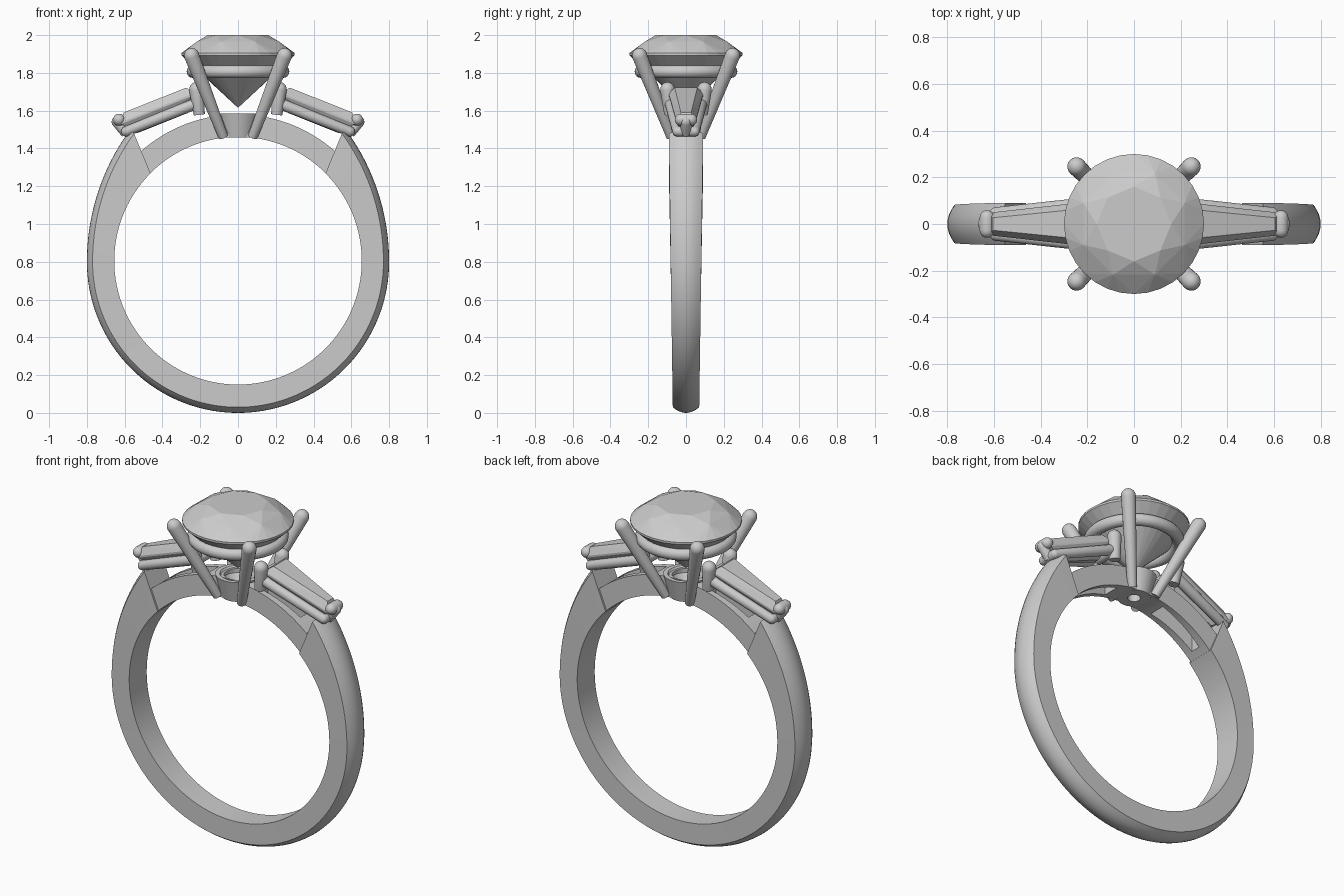
import bpy, bmesh
from math import sin, cos, pi, radians
from mathutils import Vector

if "Cube" in bpy.data.objects:
    bpy.data.objects.remove(bpy.data.objects["Cube"])


def finish(name, bm, smooth=True, mirror=None):
    """Turn a bmesh into a named object, optionally mirrored about the origin."""
    bmesh.ops.recalc_face_normals(bm, faces=bm.faces)
    me = bpy.data.meshes.new(name)
    bm.to_mesh(me)
    bm.free()
    ob = bpy.data.objects.new(name, me)
    bpy.context.collection.objects.link(ob)
    if smooth:
        bpy.ops.object.select_all(action='DESELECT')
        ob.select_set(True)
        bpy.context.view_layer.objects.active = ob
        bpy.ops.object.shade_smooth_by_angle(angle=radians(35))
    if mirror:
        m = ob.modifiers.new("mirror", 'MIRROR')
        m.use_axis = mirror
        m.use_mirror_merge = False
    return ob


def loft(rings, closed=False):
    """Skin a list of equal-length closed point rings."""
    bm = bmesh.new()
    vs = [[bm.verts.new(p) for p in r] for r in rings]
    n, m = len(rings), len(rings[0])
    for i in range(n if closed else n - 1):
        a, b = vs[i], vs[(i + 1) % n]
        for j in range(m):
            k = (j + 1) % m
            bm.faces.new((a[j], a[k], b[k], b[j]))
    if not closed:
        bm.faces.new(vs[0])
        bm.faces.new(vs[-1])
    return bm


def rod(name, a, b, ra, rb, mirror, round_start=False):
    """Tapered round rod from a to b with a domed tip."""
    a, b = Vector(a), Vector(b)
    d = (b - a).normalized()
    u = d.orthogonal().normalized()
    v = d.cross(u)
    steps = [radians(q) for q in (0, 20, 40, 60, 75, 86)]
    st = [(b + d * rb * sin(q), rb * cos(q)) for q in steps]
    st = ([(a - d * ra * sin(q), ra * cos(q)) for q in reversed(steps)]
          if round_start else [(a, ra)]) + st
    rings = [[p + r * (u * cos(2 * pi * k / 20) + v * sin(2 * pi * k / 20))
              for k in range(20)] for p, r in st]
    return finish(name, loft(rings), mirror=mirror)


def lathe(name, profile, steps=64):
    return finish(name, loft([[(r * cos(2 * pi * i / steps), r * sin(2 * pi * i / steps), z)
                               for r, z in profile] for i in range(steps)], closed=True))


def gem(name, pts, mirror=None):
    bm = bmesh.new()
    for p in pts:
        bm.verts.new(p)
    bmesh.ops.convex_hull(bm, input=bm.verts)
    bmesh.ops.dissolve_limit(bm, angle_limit=radians(1), verts=bm.verts, edges=bm.edges)
    return finish(name, bm, smooth=False, mirror=mirror)


def circle(r, z, n, off=0.0):
    return [(r * cos(2 * pi * (k + off) / n), r * sin(2 * pi * (k + off) / n), z) for k in range(n)]


# Band: domed section swept around, thickening towards the shoulders
rings = []
N = 120
for i in range(N + 1):
    f = i / N
    ti = radians(45 + 270 * f)
    to = radians(39 + 282 * f)
    deg = min(39 + 282 * f, 321 - 282 * f)
    s = max(0.0, (90 - deg) / 50)
    ro = 0.80 + 0.10 * s * s
    z = 0.8 + ro * cos(to)
    w = 0.07 + 0.014 * min(z, 1.45)
    sec = [(0.655 * sin(ti), y, 0.805 + 0.655 * cos(ti)) for y in (-w, w)]
    for k in range(9):
        q = 1 - k / 4
        r = ro - 0.03 * q * q
        sec.append((r * sin(to), w * q, 0.8 + r * cos(to)))
    rings.append(sec)
finish("band", loft(rings))

# Gallery bridge under the stones, pierced by two slots and a centre hole
rings = []
for i in range(49):
    t = radians(-46 + 92 * i / 48)
    rings.append([(r * sin(t), y, 0.805 + r * cos(t))
                  for r, y in ((0.656, -0.08), (0.656, 0.08), (0.775, 0.08), (0.775, -0.08))])
bridge = finish("gallery_bridge", loft(rings))
slot = [[(x, y, z) for x, y in ((0.16, -0.05), (0.43, -0.03), (0.43, 0.03), (0.16, 0.05))]
        for z in (1.1, 1.8)]
cutters = [finish("slot_cutter", loft(slot), smooth=False, mirror=(True, False, False)),
           finish("hole_cutter", loft([circle(0.075, 1.2, 32), circle(0.075, 1.8, 32)]), smooth=False)]
for c in cutters:
    c.hide_render = True
    c.hide_viewport = False
    c.display_type = 'WIRE'
    m = bridge.modifiers.new("cut", 'BOOLEAN')
    m.object = c
    m.solver = 'EXACT'
# bake the cuts and drop the helpers
bpy.ops.object.select_all(action='DESELECT')
bridge.select_set(True)
bpy.context.view_layer.objects.active = bridge
for m in list(bridge.modifiers):
    bpy.ops.object.modifier_apply(modifier=m.name)
for c in cutters:
    bpy.data.objects.remove(c)

# Centre setting: base cup, seat ring and four prongs
lathe("base_cup", [(0.035, 1.457), (0.09, 1.457), (0.122, 1.585), (0.098, 1.585), (0.035, 1.50)])
lathe("seat_ring", [(0.238 + 0.034 * cos(2 * pi * k / 16), 1.807 + 0.034 * sin(2 * pi * k / 16))
                    for k in range(16)])
rod("centre_prong", (0.078, 0.078, 1.462), (0.246, 0.246, 1.892), 0.026, 0.04, (True, True, False))

# Round brilliant centre stone
gem("centre_stone", circle(0.16, 2.0, 8) + circle(0.235, 1.966, 8, 0.5) + circle(0.3, 1.905, 32)
    + circle(0.3, 1.893, 32) + circle(0.066, 1.675, 8, 0.5) + [(0, 0, 1.615)])


# Side settings, in a frame sloping down and outwards from the centre
def P(u, y, n):
    return Vector((0.22 + 0.93 * u + 0.37 * n, y, 1.638 - 0.37 * u + 0.93 * n))


X, XY = (True, False, False), (True, True, False)
rod("side_rail", P(-0.02, 0.085, 0), P(0.40, 0.045, 0), 0.03, 0.027, XY, True)
rod("side_rail_outer_end", P(0.40, -0.045, 0), P(0.40, 0.045, 0), 0.027, 0.027, X, True)
rod("side_rail_inner_end", P(-0.02, -0.085, 0), P(-0.02, 0.085, 0), 0.028, 0.028, X, True)
rod("side_inner_prong", (0.205, 0.085, 1.58), (0.22, 0.098, 1.712), 0.03, 0.039, XY)
rod("side_outer_stem", P(0.405, 0, -0.01), P(0.425, 0, 0.065), 0.026, 0.03, X)
rod("side_outer_claw", (0.63, -0.027, 1.552), (0.63, 0.027, 1.552), 0.032, 0.032, X, True)


# Tapered baguette stones
def plate(u0, u1, w0, w1, n):
    return [P(u0, -w0, n), P(u0, w0, n), P(u1, w1, n), P(u1, -w1, n)]


gem("side_stone", plate(0.02, 0.375, 0.06, 0.027, 0.098) + plate(-0.01, 0.41, 0.092, 0.048, 0.056)
    + plate(-0.01, 0.41, 0.092, 0.048, 0.046) + plate(0.06, 0.35, 0.02, 0.01, -0.03), X)
